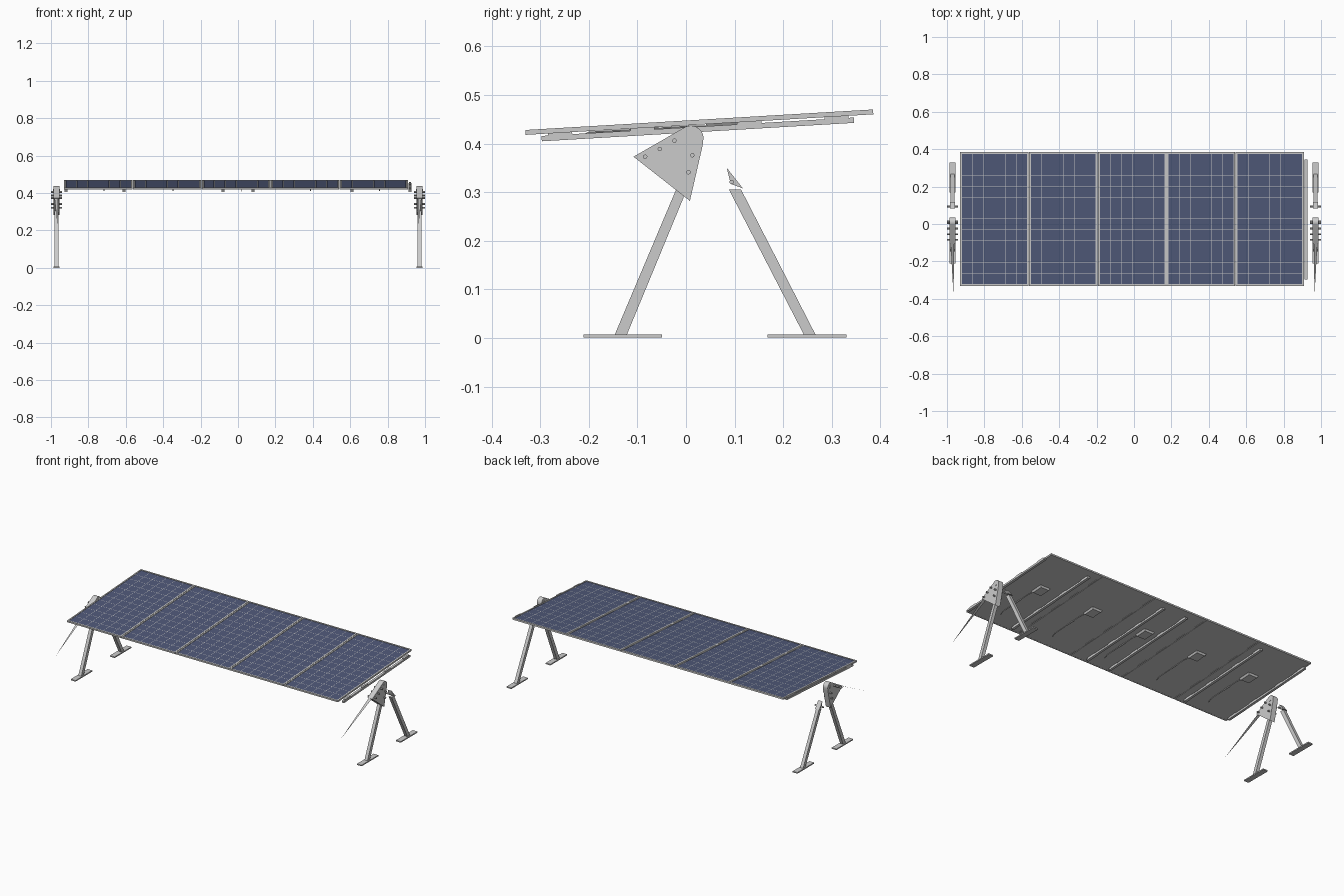
import bpy, bmesh, math
from mathutils import Matrix, Vector

if "Cube" in bpy.data.objects:
    bpy.data.objects.remove(bpy.data.objects["Cube"])

TILT = Matrix.Translation((0, 0, 0.4425)) @ Matrix.Rotation(math.radians(3.38), 4, 'X')
FLAT = Matrix.Identity(4)


def finish(name, bm, mat=None, matrix=FLAT):
    bmesh.ops.recalc_face_normals(bm, faces=bm.faces)
    me = bpy.data.meshes.new(name)
    bm.to_mesh(me)
    bm.free()
    ob = bpy.data.objects.new(name, me)
    ob.matrix_world = matrix
    bpy.context.collection.objects.link(ob)
    if mat:
        me.materials.append(mat)
    return ob


def add_box(bm, c, s):
    bmesh.ops.create_cube(bm, size=1, matrix=Matrix.Translation(c) @ Matrix.Diagonal((*s, 1)))


def add_rod(bm, a, b, r, seg=12):
    a, b = Vector(a), Vector(b)
    d = b - a
    m = Matrix.Translation((a + b) / 2) @ d.to_track_quat('Z', 'Y').to_matrix().to_4x4()
    bmesh.ops.create_cone(bm, cap_ends=True, segments=seg, radius1=r, radius2=r,
                          depth=d.length, matrix=m)


def add_prism(bm, pts, x0, x1):
    # side profile in (y, z) pulled along x
    f = bm.faces.new([bm.verts.new((x0, y, z)) for y, z in pts])
    ext = bmesh.ops.extrude_face_region(bm, geom=[f])
    vs = [g for g in ext['geom'] if isinstance(g, bmesh.types.BMVert)]
    bmesh.ops.translate(bm, verts=vs, vec=(x1 - x0, 0, 0))


blue = bpy.data.materials.new("cell_blue")
blue.diffuse_color = (0.08, 0.10, 0.19, 1)
blue.use_nodes = True
blue.node_tree.nodes["Principled BSDF"].inputs["Base Color"].default_value = blue.diffuse_color

# Five framed panels side by side
PW, PL, YC = 0.368, 0.717, 0.0275
for i in range(5):
    cx = -0.746 + PW * i
    bm = bmesh.new()
    w = PW - 0.002
    add_box(bm, (cx, YC, -0.001), (w - 0.004, PL - 0.004, 0.007))
    for s in (-1, 1):
        add_box(bm, (cx + s * (w / 2 - 0.004), YC, 0), (0.008, PL, 0.010))
        add_box(bm, (cx, YC + s * (PL / 2 - 0.004), 0), (w - 0.016, 0.008, 0.010))
    finish("panel_frame", bm, matrix=TILT)

    # Solar cells, 6 x 12
    bm = bmesh.new()
    dx, dy = (w - 0.018) / 6, (PL - 0.018) / 12
    for a in range(6):
        for b in range(12):
            x = cx + (a - 2.5) * dx
            y = YC + (b - 5.5) * dy
            hx, hy = dx / 2 - 0.001, dy / 2 - 0.001
            bm.faces.new([bm.verts.new((x + p * hx, y + q * hy, 0.0035))
                          for p, q in ((-1, -1), (1, -1), (1, 1), (-1, 1))])
    ob = finish("solar_cells", bm, blue, TILT)
    for p in ob.data.polygons:
        if p.normal.z < 0:
            p.flip()

    # Junction box on the underside
    bm = bmesh.new()
    add_box(bm, (cx, 0.08, -0.0095), (0.07, 0.08, 0.011))
    low = [v for v in bm.verts if v.co.z < -0.01]
    for v in low:
        v.co.x = cx + (v.co.x - cx) * 0.8
        v.co.y = 0.08 + (v.co.y - 0.08) * 0.85
    finish("junction_box", bm, matrix=TILT)

    # Cable and plugs
    bm = bmesh.new()
    path = [(cx + 0.025, 0.045, -0.010), (cx + 0.03, 0.01, -0.008),
            (cx + 0.03, -0.20, -0.008), (cx + 0.03, -0.226, -0.018)]
    for a, b in zip(path, path[1:]):
        add_rod(bm, a, b, 0.002, 8)
    add_rod(bm, (cx + 0.03, -0.05, -0.008), (cx + 0.03, -0.10, -0.008), 0.0035, 8)
    finish("panel_cable", bm, matrix=TILT)

# Cross rails with spacer pads
for x in (-0.92, -0.61, -0.08, 0.08, 0.61, 0.92):
    bm = bmesh.new()
    add_box(bm, (x, 0.0235, -0.0147), (0.015, 0.644, 0.011))
    for y in (-0.26, -0.09, 0.13, 0.31):
        add_box(bm, (x, y, -0.007), (0.012, 0.05, 0.006))
    finish("cross_rail", bm, matrix=TILT)

# Gusset side profile: rounded top around the pivot
arc = [(0.010 + 0.026 * math.cos(t), 0.411 + 0.026 * math.sin(t))
       for t in [math.radians(125 - 125 * k / 10) for k in range(11)]]
gusset = [(-0.108, 0.373)] + arc + [(0.034, 0.395), (0.008, 0.282)]

for s, side in ((-1, "left"), (1, "right")):
    xc = 0.971 * s
    # Feet
    for y, n in ((-0.13, "front"), (0.249, "back")):
        bm = bmesh.new()
        add_box(bm, (xc, y, 0.004), (0.032, 0.162, 0.007))
        finish(f"{side}_{n}_foot", bm)
    # Legs
    for pts, n in (([(-0.147, 0.006), (-0.122, 0.006), (0.012, 0.33), (-0.010, 0.33)], "front"),
                   ([(0.243, 0.006), (0.267, 0.006), (0.113, 0.306), (0.088, 0.306)], "back")):
        bm = bmesh.new()
        add_prism(bm, pts, xc - 0.010, xc + 0.010)
        finish(f"{side}_{n}_leg", bm)
    # Gusset head
    bm = bmesh.new()
    add_prism(bm, gusset, xc - 0.016, xc + 0.016)
    finish(f"{side}_gusset", bm)
    # Pivot pin and bolts
    bm = bmesh.new()
    add_rod(bm, (xc - 0.018, 0.009, 0.412), (xc + 0.018, 0.009, 0.412), 0.010, 24)
    for y, z in ((-0.084, 0.373), (-0.054, 0.389), (-0.024, 0.406),
                 (0.013, 0.376), (0.005, 0.341), (0.094, 0.321)):
        add_rod(bm, (xc - 0.029, y, z), (xc + 0.029, y, z), 0.0045)
    ob = finish(f"{side}_bolts", bm)
    # Bracket above the back leg
    bm = bmesh.new()
    add_prism(bm, [(0.084, 0.350), (0.117, 0.308), (0.092, 0.317)], xc - 0.014, xc + 0.014)
    finish(f"{side}_back_bracket", bm)
    # Thin tapering fin reaching forward
    bm = bmesh.new()
    bm.faces.new([bm.verts.new(c) for c in ((xc - 0.010, -0.10, 0.374), (xc + 0.010, -0.10, 0.374),
                                            (0.965 * s, -0.385, 0.225))])
    finish(f"{side}_front_fin", bm)

# Smooth the round parts only
for ob in bpy.context.scene.objects:
    ob.select_set(ob.name.startswith(("left_bolts", "right_bolts", "panel_cable",
                                      "left_gusset", "right_gusset")))
    if ob.select_get():
        bpy.context.view_layer.objects.active = ob
bpy.ops.object.shade_smooth_by_angle()
